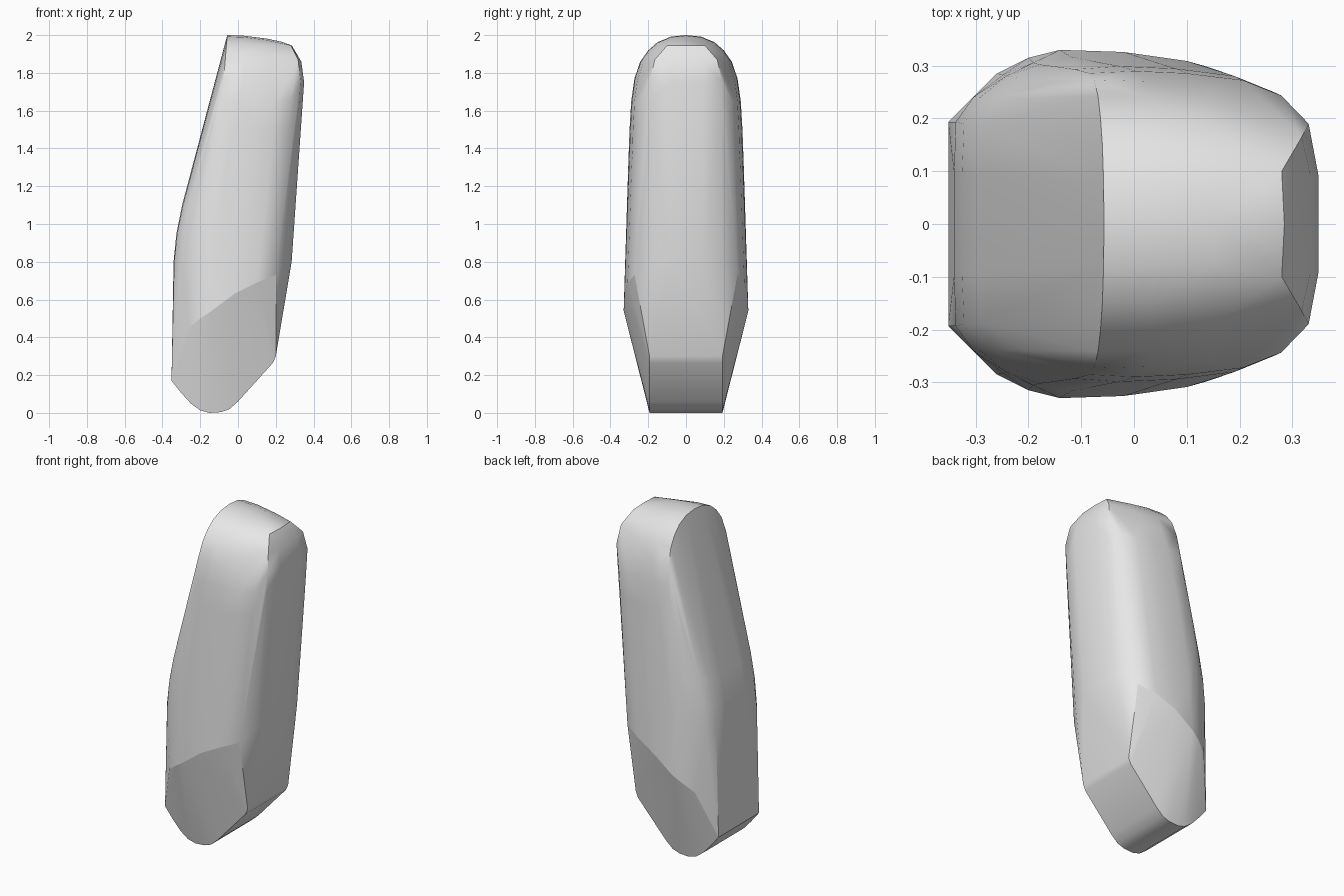
import bpy, bmesh, math

cube = bpy.data.objects.get("Cube")
if cube:
    bpy.data.objects.remove(cube, do_unlink=True)

grey = bpy.data.materials.new("plain_grey")
grey.use_nodes = True
colour = (0.8, 0.8, 0.8, 1)
grey.diffuse_color = colour
grey.node_tree.nodes["Principled BSDF"].inputs["Base Color"].default_value = colour

points = []


def add(x, y, z):
    """Add a point and its mirror across the centre plane."""
    points.extend([(x, y, z), (x, -y, z)])


def mix(a, b, t):
    return a + (b - a) * t


# rounded chin outline, narrow in y
chin = [(-0.352, 0.17), (-0.3, 0.105), (-0.25, 0.05), (-0.2, 0.013), (-0.15, 0),
        (-0.09, 0.004), (-0.045, 0.02), (0, 0.06), (0.185, 0.265), (0.2, 0.3)]
for x, z in chin:
    add(x, 0.193, z)

# widest line, where the tapered chin meets the body
for x, y, z in [(-0.26, 0.285, 0.45), (-0.2, 0.315, 0.5), (-0.14, 0.33, 0.54),
                (-0.02, 0.326, 0.63), (0.1, 0.309, 0.69), (0.2, 0.272, 0.73)]:
    add(x, y, z)

# body sections: (share of depth, share of half width), blended upwards
low = [(0, 0.3), (0.005, 0.6), (0.06, 0.75), (0.15, 0.88), (0.24, 0.96), (0.34, 1),
       (0.57, 0.985), (0.76, 0.93), (0.88, 0.82), (0.96, 0.6), (1, 0.28)]
high = [(0, 0.3), (0.012, 0.6), (0.04, 0.8), (0.07, 0.91), (0.12, 0.985), (0.3, 1),
        (0.5, 0.985), (0.72, 0.94), (0.87, 0.84), (0.965, 0.65), (1, 0.3)]
# height, back x, front x, half width
levels = [(0.8, -0.341, 0.284, 0.322), (0.95, -0.326, 0.292, 0.317),
          (1.1, -0.296, 0.301, 0.312), (1.3, -0.241, 0.316, 0.306),
          (1.5, -0.185, 0.331, 0.299), (1.65, -0.142, 0.342, 0.29)]
for z, x0, x1, w in levels:
    t = (z - 0.8) / 0.85
    for (ua, va), (ub, vb) in zip(low, high):
        add(mix(x0, x1, mix(ua, ub, t)), w * mix(va, vb, t), z)

# arched top, shrinking slightly towards the +x end
arch = [(0.273, 1.77), (0.242, 1.86), (0.2, 1.92), (0.15, 1.963), (0.08, 1.992), (0, 2)]
for y, z in arch:
    add(-0.057 - 0.08 * (2 - z), y, z)
    for x, scale, drop in [(0.03, 0.99, 0.003), (0.15, 0.95, 0.018), (0.23, 0.86, 0.035)]:
        add(x, y * scale, z - drop)

# bevelled upper corner at the +x end
for x, y, z in [(0.28, 0.1, 1.945), (0.285, 0, 1.945), (0.318, 0.165, 1.87),
                (0.335, 0.09, 1.86), (0.331, 0.19, 1.76), (0.35, 0.09, 1.75)]:
    add(x, y, z)

# wrap the sections in one closed skin
bm = bmesh.new()
for p in points:
    bm.verts.new(p)
bmesh.ops.remove_doubles(bm, verts=bm.verts, dist=0.001)
bmesh.ops.convex_hull(bm, input=bm.verts)
bmesh.ops.delete(bm, geom=[v for v in bm.verts if not v.link_faces], context='VERTS')
bmesh.ops.recalc_face_normals(bm, faces=bm.faces)
mesh = bpy.data.meshes.new("body")
bm.to_mesh(mesh)
bm.free()
mesh.materials.append(grey)
body = bpy.data.objects.new("body", mesh)
bpy.context.collection.objects.link(body)
bpy.context.view_layer.objects.active = body
body.select_set(True)
bpy.ops.object.shade_smooth_by_angle(angle=math.radians(32))

# keep the line between the chin facets and the sides crisp
bm = bmesh.new()
bm.from_mesh(mesh)
for e in bm.edges:
    if len(e.link_faces) == 2:
        a, b = (f.normal for f in e.link_faces)
        sides = min(abs(a.y), abs(b.y)) > 0.7
        if sides and (a.z < -0.12) != (b.z < -0.12):
            e.smooth = False
bm.to_mesh(mesh)
bm.free()
